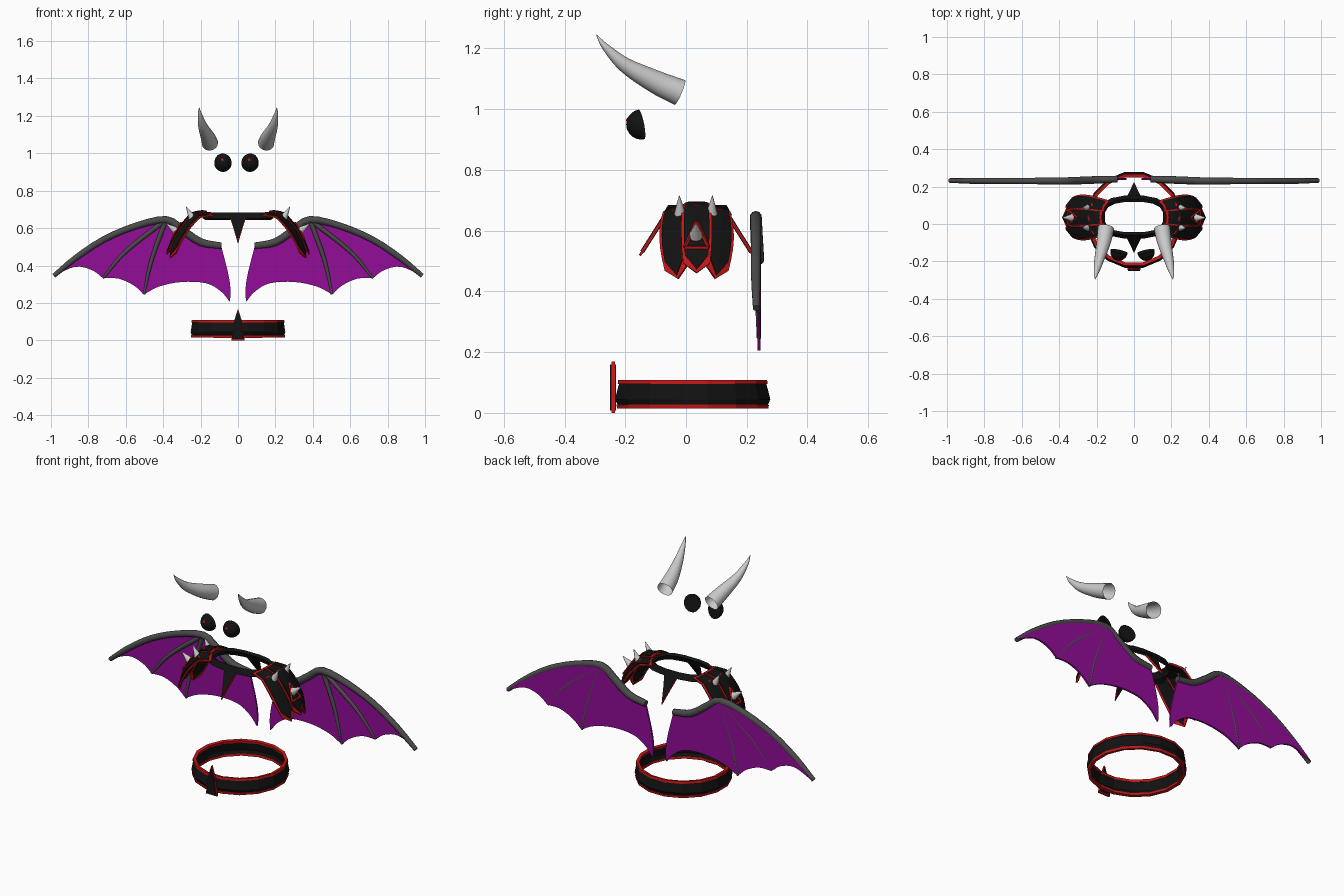
import bpy, bmesh, math
from mathutils import Vector, Matrix

if "Cube" in bpy.data.objects:
    bpy.data.objects.remove(bpy.data.objects["Cube"])

def material(name, col):
    m = bpy.data.materials.new(name)
    m.diffuse_color = (*col, 1)
    m.use_nodes = True
    m.node_tree.nodes["Principled BSDF"].inputs["Base Color"].default_value = m.diffuse_color
    return m

BLACK = material("black", (0.006, 0.006, 0.006))
RED = material("red", (0.55, 0.008, 0.008))
PURPLE = material("purple", (0.29, 0.004, 0.31))
BONE = material("bone_grey", (0.07, 0.07, 0.07))

def make(name, verts, faces, mat=None, thick=0, mirror=False, smooth=False):
    me = bpy.data.meshes.new(name)
    me.from_pydata([tuple(v) for v in verts], [], faces)
    bm = bmesh.new()
    bm.from_mesh(me)
    bmesh.ops.recalc_face_normals(bm, faces=bm.faces)
    bm.to_mesh(me)
    bm.free()
    ob = bpy.data.objects.new(name, me)
    bpy.context.collection.objects.link(ob)
    if mat:
        me.materials.append(mat)
    if smooth:
        bpy.ops.object.select_all(action='DESELECT')
        ob.select_set(True)
        bpy.context.view_layer.objects.active = ob
        bpy.ops.object.shade_smooth_by_angle(angle=math.radians(50))
    if thick:
        s = ob.modifiers.new("thickness", 'SOLIDIFY')
        s.thickness, s.offset = thick, 0
    if mirror:
        ob.modifiers.new("mirror", 'MIRROR')
    return ob

def spline(pts, n=5):
    """Catmull-Rom through points of any dimension."""
    p = [Vector(q) for q in pts]
    p = [2 * p[0] - p[1]] + p + [2 * p[-1] - p[-2]]
    out = []
    for i in range(1, len(p) - 2):
        a, b, c, d = p[i - 1:i + 3]
        for k in range(n):
            t = k / n
            out.append(0.5 * (2 * b + (c - a) * t + (2 * a - 5 * b + 4 * c - d) * t * t
                              + (3 * b - a - 3 * c + d) * t ** 3))
    return out + [p[-2]]

def tube(name, pts, ref, sides=10, mat=None, n=5, open_base=False, smooth=True):
    """Points are (x, y, z, radius)."""
    pts = spline(pts, n)
    pos = [Vector(p[:3]) for p in pts]
    verts, faces = [], []
    for i, p in enumerate(pos):
        t = (pos[min(i + 1, len(pos) - 1)] - pos[max(i - 1, 0)]).normalized()
        u = t.cross(Vector(ref)).normalized()
        w = t.cross(u)
        for k in range(sides):
            a = 2 * math.pi * k / sides
            verts.append(p + max(pts[i][3], 0.001) * (u * math.cos(a) + w * math.sin(a)))
    for i in range(len(pos) - 1):
        for k in range(sides):
            m = (k + 1) % sides
            faces.append((i * sides + k, i * sides + m, (i + 1) * sides + m, (i + 1) * sides + k))
    faces.append(tuple(range(len(verts) - sides, len(verts))))
    if not open_base:
        faces.append(tuple(range(sides)))
    return make(name, verts, faces, mat, mirror=True, smooth=smooth)

def band(name, rings, cy, mat, sides=16, power=1.0, thick=0.012):
    """Upright ring; rings are (rx, ry, z)."""
    verts, faces = [], []
    for rx, ry, z in rings:
        for k in range(sides):
            a = 2 * math.pi * (k + 0.5) / sides
            c, s = math.cos(a), math.sin(a)
            verts.append((rx * math.copysign(abs(c) ** power, c),
                          cy + ry * math.copysign(abs(s) ** power, s), z))
    for i in range(len(rings) - 1):
        for k in range(sides):
            m = (k + 1) % sides
            faces.append((i * sides + k, i * sides + m, (i + 1) * sides + m, (i + 1) * sides + k))
    return make(name, verts, faces, mat, thick)

def trimmed_plate(name, pts, grow=1.15, thick=0.014):
    """Black plate with a thinner, slightly larger red plate as its rim."""
    pts = [Vector(p) for p in pts]
    c = sum(pts, Vector()) / len(pts)
    f = [tuple(range(len(pts)))]
    make(name, [c + (p - c) / grow for p in pts], f, BLACK, thick)
    make(name + "_trim", pts, f, RED, thick * 0.6)

# Horns, hollow at the base
tube("horn", [(0.15, -0.02, 1.055, 0.044), (0.163, -0.10, 1.09, 0.038),
              (0.188, -0.20, 1.145, 0.025), (0.203, -0.265, 1.205, 0.012),
              (0.208, -0.295, 1.245, 0.001)], (1, 0, 0), 16, open_base=True)

# Half-dome eyes with red pupils
for side, x in (("left", -0.08), ("right", 0.064)):
    s = 1 if x > 0 else -1
    for part, r, mat in (("eye", (0.047, 0.05, 0.05), BLACK), ("pupil", (0.01, 0.01, 0.008), RED)):
        bm = bmesh.new()
        bmesh.ops.create_uvsphere(bm, u_segments=20, v_segments=12, radius=1)
        if part == "eye":
            bmesh.ops.bisect_plane(bm, geom=bm.verts[:] + bm.edges[:] + bm.faces[:],
                                   plane_co=(0, 0, 0), plane_no=(0, 0, 1), clear_inner=True)
            bmesh.ops.holes_fill(bm, edges=[e for e in bm.edges if e.is_boundary])
        for f in bm.faces:
            f.smooth = len(f.verts) < 5
        bm.transform(Matrix.Diagonal((*r, 1)))
        # The dome's pole turns to face the front
        bm.transform(Matrix.Rotation(s * 0.2, 4, 'Z') @ Matrix.Rotation(math.radians(78 + 23), 4, 'X'))
        loc = (x, -0.147, 0.95) if part == "eye" else (x - 0.003, -0.189, 0.963)
        bm.transform(Matrix.Translation(loc))
        me = bpy.data.meshes.new(f"{side}_{part}")
        bm.to_mesh(me)
        bm.free()
        me.materials.append(mat)
        bpy.context.collection.objects.link(bpy.data.objects.new(f"{side}_{part}", me))

# Wings: leading-edge bone, two fingers and a scalloped membrane
arm = [(0.09, 0.24, 0.505), (0.2, 0.236, 0.525), (0.30, 0.232, 0.592), (0.385, 0.23, 0.645),
       (0.545, 0.23, 0.612), (0.717, 0.23, 0.54), (0.866, 0.23, 0.442), (0.985, 0.232, 0.345)]
tube("wing_arm", [(*p, r) for p, r in zip(arm, (.018, .021, .021, .02, .018, .017, .016, .012))],
     (0, 1, 0), 10, BONE, 3)
tube("wing_finger_inner", [(0.385, 0.232, 0.645, 0.013), (0.462, 0.236, 0.43, 0.011),
                           (0.503, 0.24, 0.246, 0.007)], (0, 1, 0), 8, BONE)
tube("wing_finger_outer", [(0.385, 0.232, 0.645, 0.013), (0.60, 0.236, 0.475, 0.011),
                           (0.722, 0.238, 0.332, 0.007)], (0, 1, 0), 8, BONE)
edges = [[(p[0], p[2]) for p in arm],
         [(0.985, 0.345), (0.87, 0.393), (0.78, 0.375), (0.722, 0.332)],
         [(0.722, 0.332), (0.64, 0.33), (0.56, 0.295), (0.503, 0.246)],
         [(0.503, 0.246), (0.42, 0.288), (0.30, 0.312), (0.17, 0.305), (0.09, 0.26), (0.043, 0.205)],
         [(0.043, 0.205), (0.04, 0.27), (0.053, 0.36), (0.09, 0.505)]]
outline = [p for e in edges for p in spline(e, 4)[:-1]]
make("wing_membrane", [(p[0], 0.24, p[1]) for p in outline],
     [tuple(range(len(outline)))], PURPLE, 0.01, True)

# Collar ring with a pointed tab front and back
band("collar", [(0.185, 0.108, 0.648), (0.165, 0.09, 0.68)], 0.037, BLACK, 16, 0.75, 0.018)
tab = [(-0.045, -0.06, 0.665), (0.045, -0.06, 0.665), (0.024, -0.10, 0.60),
       (0, -0.152, 0.518), (-0.024, -0.10, 0.60)]
trimmed_plate("front_tab", tab)
trimmed_plate("back_tab", [(x, 0.07 - y, z) for x, y, z in tab])

# Shoulder guards: three pointed panels bent over the shoulder
SECTION = [(0.165, 0.685), (0.24, 0.675), (0.30, 0.605), (0.345, 0.53), (0.375, 0.452)]

def shoulder(u, v, lift=0):
    k = max(0, min(int(v * 4), 3))
    a, b = Vector(SECTION[k]), Vector(SECTION[k + 1])
    x, z = a.lerp(b, v * 4 - k)
    return Vector((x - 0.03 * u * u + lift, 0.035 + u * (0.085 + 0.03 * math.sin(v * 3)),
                   z - 0.015 * u * u + lift))

def panel(name, u0, u1, lift, tip, mat, m, thick):
    us = (u0 - m, (u0 + u1) / 2, u1 + m)
    ends = (tip - 0.16 + m, tip + m * 0.4, tip - 0.16 + m)
    start = 0.05 - m * 0.6
    rows = 9
    verts = [shoulder(u, start + (e - start) * r / (rows - 1), lift)
             for r in range(rows) for u, e in zip(us, ends)]
    faces = [(r * 3 + c, r * 3 + c + 1, r * 3 + c + 4, r * 3 + c + 3)
             for r in range(rows - 1) for c in range(2)]
    make(name, verts, faces, mat, thick, True)

for name, u0, u1, lift, tip in (("shoulder_front", -0.97, -0.42, 0, 0.98),
                                ("shoulder_middle", -0.36, 0.36, 0.006, 0.96),
                                ("shoulder_back", 0.42, 0.97, 0, 0.98)):
    panel(name, u0, u1, lift, tip, BLACK, 0, 0.016)
    panel(name + "_trim", u0, u1, lift, tip, RED, 0.08, 0.009)

# Red triangle frame around the lower spike
tri = [(0, 0.46), (-0.36, 0.74), (0.36, 0.74)]
for i in range(3):
    a, b = [shoulder(*tri[j % 3], 0.014) for j in (i, i + 1)]
    tube("triangle_trim", [(*a, 0.006), (*b, 0.006)], (1, 0, 0.6), 4, RED, 1, smooth=False)

# Shoulder spikes
for base, tip, r in (((0.245, -0.02, 0.655), (0.278, -0.022, 0.716), 0.02),
                     ((0.245, 0.085, 0.655), (0.278, 0.087, 0.716), 0.02),
                     ((0.318, 0.033, 0.575), (0.385, 0.033, 0.625), 0.027)):
    tube("shoulder_spike", [(*base, r), (*tip, 0.001)], (0, 1, 0), 10, None, 2)

# Belt with red rims and a pointed buckle
band("belt", [(0.245, 0.243, 0.022), (0.252, 0.255, 0.045), (0.243, 0.24, 0.1)], 0.022, BLACK)
band("belt_top_rim", [(0.245, 0.243, 0.094), (0.243, 0.241, 0.107)], 0.022, RED, thick=0.018)
band("belt_bottom_rim", [(0.246, 0.245, 0.015), (0.247, 0.247, 0.028)], 0.022, RED, thick=0.018)
buckle = [(-0.036, 0), (0.036, 0), (0.026, 0.05), (0.022, 0.10), (0, 0.17), (-0.022, 0.10), (-0.026, 0.05)]
trimmed_plate("buckle", [(x, -0.24, z) for x, z in buckle], 1.12, 0.02)
